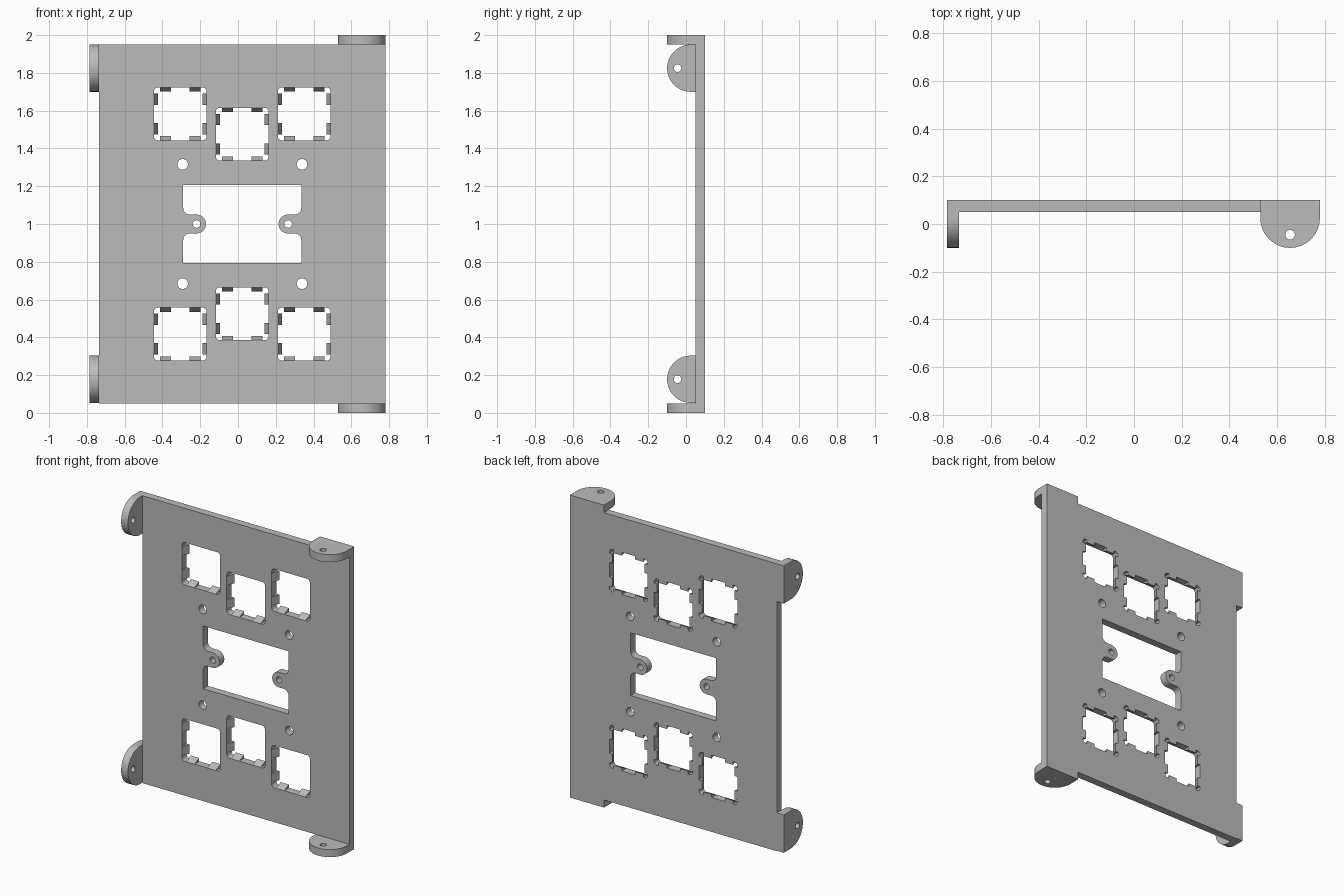
import bpy, bmesh
from math import sin, cos, radians
from mathutils import Matrix, Vector

cube = bpy.data.objects.get("Cube")
if cube:
    bpy.data.objects.remove(cube)

grey = bpy.data.materials.new("plain grey")
grey.use_nodes = True
COLOUR = (0.5, 0.5, 0.5, 1)
grey.diffuse_color = COLOUR
grey.node_tree.nodes["Principled BSDF"].inputs["Base Color"].default_value = COLOUR


def arc(cx, cy, r, start, end, steps=12):
    angles = [radians(start + (end - start) * i / steps) for i in range(steps + 1)]
    return [(cx + r * cos(a), cy + r * sin(a)) for a in angles]


def circle(cx, cy, r):
    return arc(cx, cy, r, 0, 360, 32)[:-1]


def plate(name, loops, thickness, location, rotation=(0, 0, 0)):
    """Flat sheet from an outline and holes, centred on its own thickness."""
    curve = bpy.data.curves.new(name, "CURVE")
    curve.dimensions = "2D"
    curve.fill_mode = "BOTH"
    curve.extrude = thickness / 2
    for loop in loops:
        spline = curve.splines.new("POLY")
        spline.points.add(len(loop) - 1)
        for point, (x, y) in zip(spline.points, loop):
            point.co = (x, y, 0, 1)
        spline.use_cyclic_u = True
    obj = bpy.data.objects.new(name, curve)
    bpy.context.collection.objects.link(obj)
    obj.location = location
    obj.rotation_euler = [radians(a) for a in rotation]
    bpy.ops.object.select_all(action="DESELECT")
    obj.select_set(True)
    bpy.context.view_layer.objects.active = obj
    bpy.ops.object.convert(target="MESH")
    obj = bpy.context.object
    obj.data.materials.clear()
    obj.data.materials.append(grey)
    bm = bmesh.new()
    bm.from_mesh(obj.data)
    bmesh.ops.remove_doubles(bm, verts=bm.verts, dist=0.0001)
    bmesh.ops.recalc_face_normals(bm, faces=bm.faces)
    bm.to_mesh(obj.data)
    bm.free()
    bpy.ops.object.shade_smooth_by_angle(angle=radians(30))
    return obj


# Panel dimensions
T = 0.05
MID_X, MID_Z = 0.0225, 1.0
SOCKET, CORNER = 0.14, 0.022
sockets = [(MID_X + dx, MID_Z + s * dz)
           for s in (1, -1) for dx, dz in ((-0.328, 0.583), (0, 0.475), (0.328, 0.583))]

outline = [(-0.735, 0.05), (0.78, 0.05), (0.78, 1.95), (-0.735, 1.95)]


def socket_loop(cx, cz):
    k = SOCKET - CORNER
    points = []
    for i, (sx, sz) in enumerate(((1, 1), (-1, 1), (-1, -1), (1, -1))):
        points += arc(cx + sx * k, cz + sz * k, CORNER, 90 * i, 90 * i + 90, 8)
    return points


# Central window with a rounded mounting ear on each side
W, H, EAR, FILLET, REACH = 0.3125, 0.2075, 0.05, 0.035, 0.07
half = ([(W, -H)]
        + arc(W - FILLET, -EAR - FILLET, FILLET, 0, 90, 8)
        + arc(W - REACH, 0, EAR, 270, 90, 16)
        + arc(W - FILLET, EAR + FILLET, FILLET, -90, 0, 8)
        + [(W, H)])
window = [(MID_X + s * x, MID_Z + s * z) for s in (1, -1) for x, z in half]

loops = [outline, window] + [socket_loop(*c) for c in sockets]
for s in (1, -1):
    loops.append(circle(MID_X + s * (W - REACH), MID_Z, 0.02))
    loops += [circle(MID_X + s * 0.316, MID_Z + t * 0.316, 0.028) for t in (1, -1)]
plate("panel", loops, T, (0, 0.075, 0), (90, 0, 0))

# Sloped retaining clips, two on every side of each socket
bm = bmesh.new()
for cx, cz in sockets:
    for side in range(4):
        turn = Matrix.Translation((cx, 0, cz)) @ Matrix.Rotation(radians(90 * side), 4, "Y")
        for s in (1, -1):
            section = [(SOCKET, 0.05), (SOCKET, 0.1), (SOCKET - 0.022, 0.1)]
            ends = [[bm.verts.new(turn @ Vector((s * u, y, z))) for z, y in section]
                    for u in (0.048, 0.108)]
            for end in ends:
                bm.faces.new(end)
            for i in range(3):
                j = (i + 1) % 3
                bm.faces.new((ends[0][i], ends[0][j], ends[1][j], ends[1][i]))
bmesh.ops.recalc_face_normals(bm, faces=bm.faces)
mesh = bpy.data.meshes.new("socket_clips")
bm.to_mesh(mesh)
bm.free()
mesh.materials.append(grey)
bpy.context.collection.objects.link(bpy.data.objects.new("socket_clips", mesh))

# Round-ended mounting tabs: two on the right edge, two on the ends
tab = [(0.125, 0.1), (-0.125, 0.1)] + arc(0, 0.025, 0.125, 180, 360, 32)
tab_loops = [tab, circle(0, -0.045, 0.02)]
for label, z in (("lower", 0.178), ("upper", 1.825)):
    plate(label + "_side_tab", tab_loops, T, (-0.76, 0, z), (0, -90, 0))
for label, z in (("bottom", 0.025), ("top", 1.975)):
    plate(label + "_end_tab", tab_loops, T, (0.655, 0, z))
